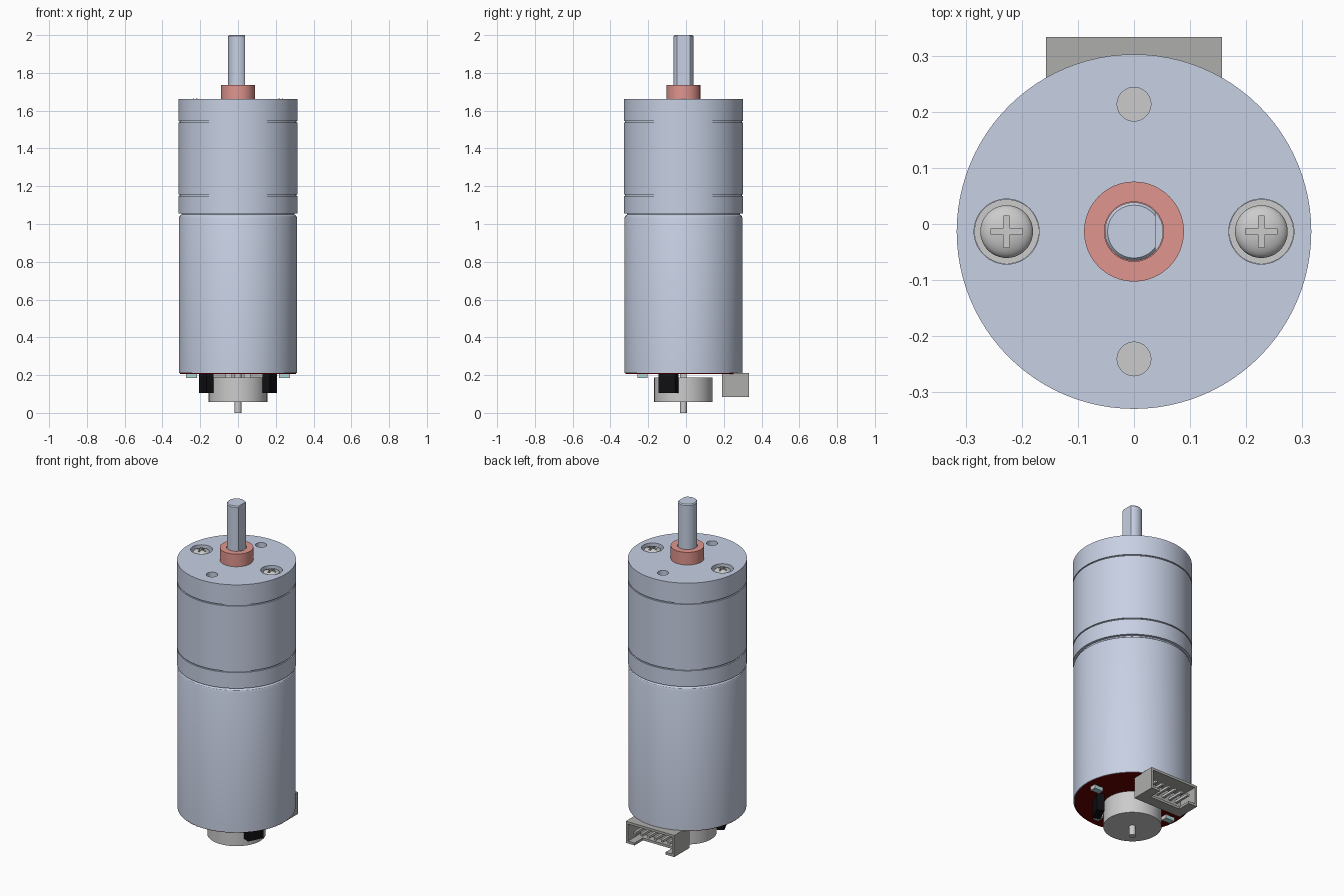
import bpy, bmesh, math
from mathutils import Matrix, Vector

if "Cube" in bpy.data.objects:
    bpy.data.objects.remove(bpy.data.objects["Cube"])

AY = -0.0135          # y of the motor axis


def material(name, rgb):
    m = bpy.data.materials.new(name)
    m.diffuse_color = (*rgb, 1)
    m.use_nodes = True
    m.node_tree.nodes["Principled BSDF"].inputs["Base Color"].default_value = m.diffuse_color
    return m


STEEL = material("blue_steel", (0.57, 0.63, 0.77))
BRASS = material("pink_bronze", (0.75, 0.30, 0.27))
RED = material("board_red", (0.14, 0.0, 0.0))
BLACK = material("sensor_black", (0.005, 0.005, 0.007))
CYAN = material("chip_cyan", (0.40, 0.70, 0.70))
GREY = material("plain_grey", (0.58, 0.60, 0.58))
DARK = material("connector_grey", (0.42, 0.42, 0.41))


def finish(bm, name, mat, smooth=True):
    bmesh.ops.recalc_face_normals(bm, faces=bm.faces)
    me = bpy.data.meshes.new(name)
    bm.to_mesh(me)
    bm.free()
    ob = bpy.data.objects.new(name, me)
    bpy.context.collection.objects.link(ob)
    me.materials.append(mat)
    if smooth:
        shade(ob)
    return ob


def shade(ob):
    bpy.ops.object.select_all(action='DESELECT')
    bpy.context.view_layer.objects.active = ob
    ob.select_set(True)
    bpy.ops.object.shade_smooth_by_angle(angle=math.radians(30))


def lathe(name, profile, mat, x=0.0, y=AY, steps=96):
    """Revolve (radius, z) points, starting and ending on the axis."""
    bm = bmesh.new()
    vs = [bm.verts.new((r, 0, z)) for r, z in profile]
    es = [bm.edges.new(p) for p in zip(vs, vs[1:])]
    bmesh.ops.spin(bm, geom=vs + es, cent=(0, 0, 0), axis=(0, 0, 1),
                   angle=math.tau, steps=steps, use_merge=False)
    bmesh.ops.remove_doubles(bm, verts=bm.verts, dist=1e-5)
    bmesh.ops.translate(bm, verts=bm.verts, vec=(x, y, 0))
    return finish(bm, name, mat)


def disc(name, r, z0, z1, mat, x=0.0, y=AY, steps=64):
    return lathe(name, [(0, z0), (r, z0), (r, z1), (0, z1)], mat, x, y, steps)


def boxes(name, parts, mat, turn=0.0):
    """Join boxes given as (centre, size) into one object."""
    bm = bmesh.new()
    for c, s in parts:
        bmesh.ops.create_cube(bm, size=1.0, matrix=Matrix.Translation(c)
                              @ Matrix.Rotation(turn, 4, 'Z')
                              @ Matrix.Diagonal((*s, 1)))
    return finish(bm, name, mat, smooth=False)


def cut(ob, cutter):
    mod = ob.modifiers.new("cut", 'BOOLEAN')
    mod.operation, mod.object, mod.solver = 'DIFFERENCE', cutter, 'EXACT'
    bpy.context.view_layer.objects.active = ob
    bpy.ops.object.modifier_apply(modifier=mod.name)
    bpy.data.objects.remove(cutter)


# motor can, with its rolled top edge and a neck into the gearbox
lathe("motor_can", [(0, 0.212), (0.313, 0.212), (0.313, 1.03), (0.309, 1.042),
                    (0.300, 1.049), (0.300, 1.06), (0, 1.06)], STEEL)
# gearbox body: lower plate, thin grooves, gear case
lathe("gearbox", [(0, 1.056), (0.316, 1.056), (0.316, 1.149), (0.309, 1.149),
                  (0.309, 1.156), (0.316, 1.156), (0.316, 1.538),
                  (0.309, 1.538), (0.309, 1.545), (0, 1.545)], STEEL)

# face plate with two screw counterbores and two mounting holes
plate = disc("face_plate", 0.316, 1.545, 1.663, STEEL, steps=96)
for s in (-1, 1):
    cut(plate, disc("cutter", 0.058, 1.625, 1.70, STEEL, x=s * 0.227))
    cut(plate, disc("cutter", 0.030, 1.565, 1.70, STEEL, y=AY + s * 0.227))
shade(plate)

for s, side in ((-1, "left"), (1, "right")):
    x = s * 0.227
    # floor liners and cross-head screws
    disc(f"screw_seat_{side}", 0.0575, 1.62, 1.629, GREY, x=x)
    dome = [(0.047 * math.cos(a), 1.642 + 0.022 * math.sin(a))
            for a in (math.radians(d) for d in range(0, 90, 10))]
    screw = lathe(f"screw_{side}", [(0, 1.625), (0.047, 1.625), *dome, (0, 1.664)],
                  GREY, x=x, steps=48)
    for size in ((0.056, 0.011, 0.04), (0.011, 0.056, 0.04)):
        cut(screw, boxes("cutter", [((x, AY, 1.671), size)], GREY))
    shade(screw)
    disc(f"hole_floor_{side}", 0.0298, 1.56, 1.567, GREY, y=AY + s * 0.227)

# output bushing and D-shaped shaft
bush = disc("shaft_bushing", 0.089, 1.66, 1.737, BRASS)
cut(bush, disc("cutter", 0.053, 1.70, 1.80, BRASS))
shade(bush)
shaft = lathe("output_shaft", [(0, 1.66), (0.052, 1.66), (0.052, 1.994),
                               (0.047, 2.0), (0, 2.0)], STEEL)
cut(shaft, boxes("cutter", [((0.138, AY, 1.93), (0.2, 0.3, 0.4))], STEEL))
shade(shaft)

# encoder board, magnet and rear shaft
disc("encoder_board", 0.308, 0.207, 0.216, RED, steps=96)
disc("encoder_magnet", 0.155, 0.057, 0.187, GREY, steps=96)
disc("rear_shaft", 0.018, 0.0, 0.22, GREY, steps=32)

# hall sensors, tangent to the magnet
for s, side in ((-1, "left"), (1, "right")):
    boxes(f"hall_sensor_{side}", [((s * 0.168, AY - 0.079, 0.159),
                                   (0.042, 0.096, 0.106))],
          BLACK, turn=-s * math.radians(25))

# small chips and solder pins under the board
boxes("board_chips", [((s * 0.247, AY, 0.198), (0.055, 0.035, 0.024)) for s in (-1, 1)]
      + [((s * 0.05, -0.23, 0.198), (0.032, 0.052, 0.024)) for s in (-1, 1)], CYAN)
boxes("chip_caps", [((s * 0.247 + e * 0.024, AY, 0.198), (0.010, 0.037, 0.026))
                    for s in (-1, 1) for e in (-1, 1)]
      + [((s * 0.05, -0.23 + e * 0.022, 0.198), (0.034, 0.010, 0.026))
         for s in (-1, 1) for e in (-1, 1)], GREY)

# connector shroud: open to the back, wide slot in its lower wall
shroud = boxes("connector_shroud", [((0, 0.2615, 0.148), (0.314, 0.143, 0.127))], DARK)
cut(shroud, boxes("cutter", [((0, 0.32, 0.148), (0.286, 0.21, 0.099))], DARK))
cut(shroud, boxes("cutter", [((0, 0.33, 0.09), (0.20, 0.15, 0.06))], DARK))
# connector pins
boxes("connector_pins", [((-0.11 + 0.044 * i, 0.262, 0.148), (0.014, 0.11, 0.014))
                         for i in range(6)], GREY)
